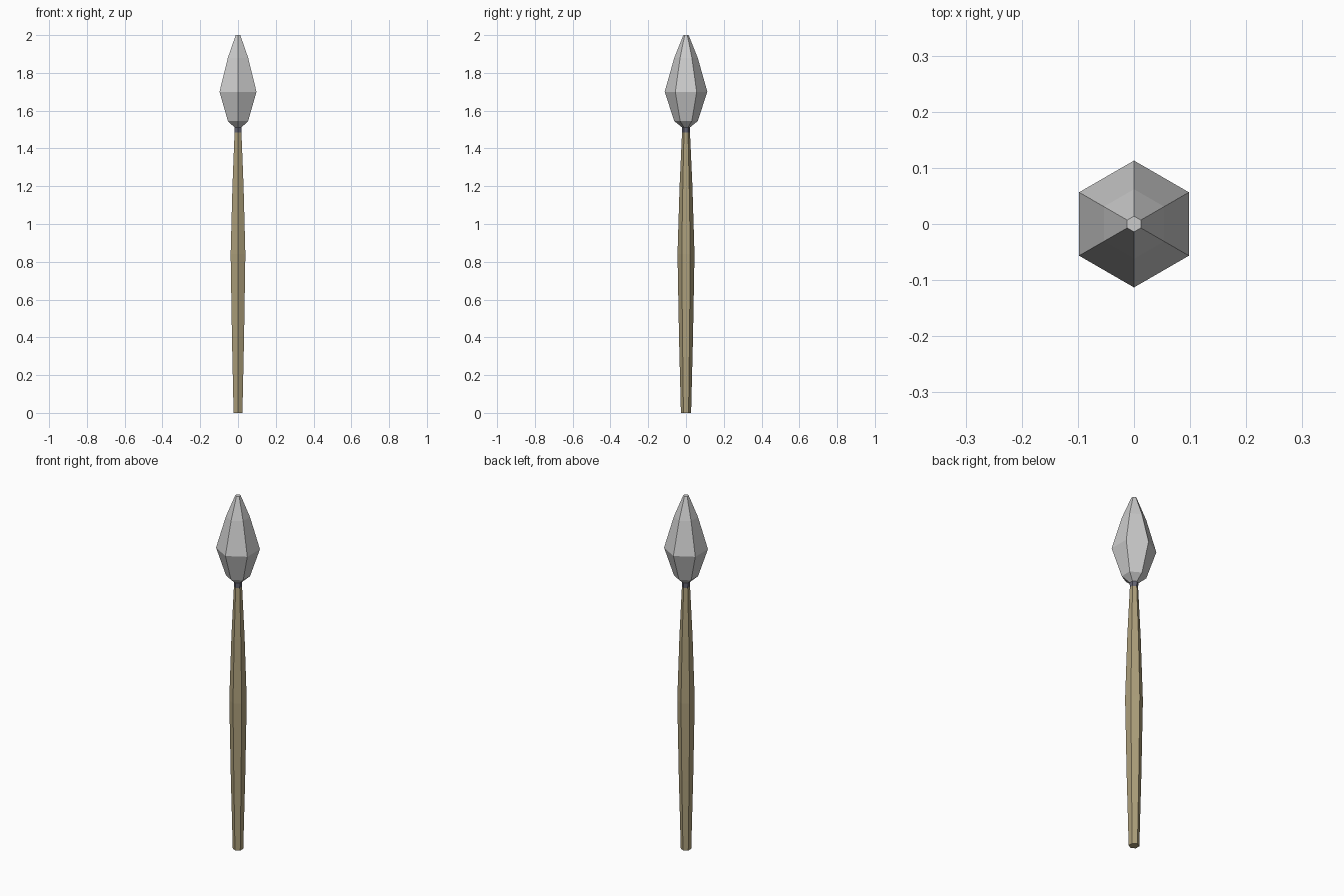
import bpy, bmesh
from math import sin, cos, pi

if "Cube" in bpy.data.objects:
    bpy.data.objects.remove(bpy.data.objects["Cube"])

SIDES = 6


def material(name, color):
    m = bpy.data.materials.new(name)
    m.diffuse_color = (*color, 1)
    m.use_nodes = True
    m.node_tree.nodes["Principled BSDF"].inputs["Base Color"].default_value = m.diffuse_color
    return m


def lathe(name, profile, mat=None):
    """Stack hexagonal rings (radius, z), corners on +-y, and cap both ends."""
    bm = bmesh.new()
    rings = [[bm.verts.new((r * sin(2 * pi * i / SIDES), -r * cos(2 * pi * i / SIDES), z))
              for i in range(SIDES)] for r, z in profile]
    for low, high in zip(rings, rings[1:]):
        for i in range(SIDES):
            j = (i + 1) % SIDES
            bm.faces.new((low[i], low[j], high[j], high[i]))
    bm.faces.new(rings[0][::-1])
    bm.faces.new(rings[-1])
    mesh = bpy.data.meshes.new(name)
    bm.to_mesh(mesh)
    bm.free()
    if mat:
        mesh.materials.append(mat)
    ob = bpy.data.objects.new(name, mesh)
    bpy.context.collection.objects.link(ob)
    return ob


wood = material("wood", (0.42, 0.35, 0.20))
binding = material("binding", (0.13, 0.13, 0.17))

# Wooden shaft, swelling at the grip
lathe("shaft", [(0.027, 0), (0.037, 0.4), (0.045, 0.84), (0.034, 1.2), (0.021, 1.485)], wood)

# Dark collar between shaft and head
lathe("collar", [(0.021, 1.485), (0.022, 1.512)], binding)

# Faceted spear head
lathe("spear_head", [(0.022, 1.512), (0.062, 1.545), (0.113, 1.70), (0.062, 1.88), (0.014, 2.0)])
